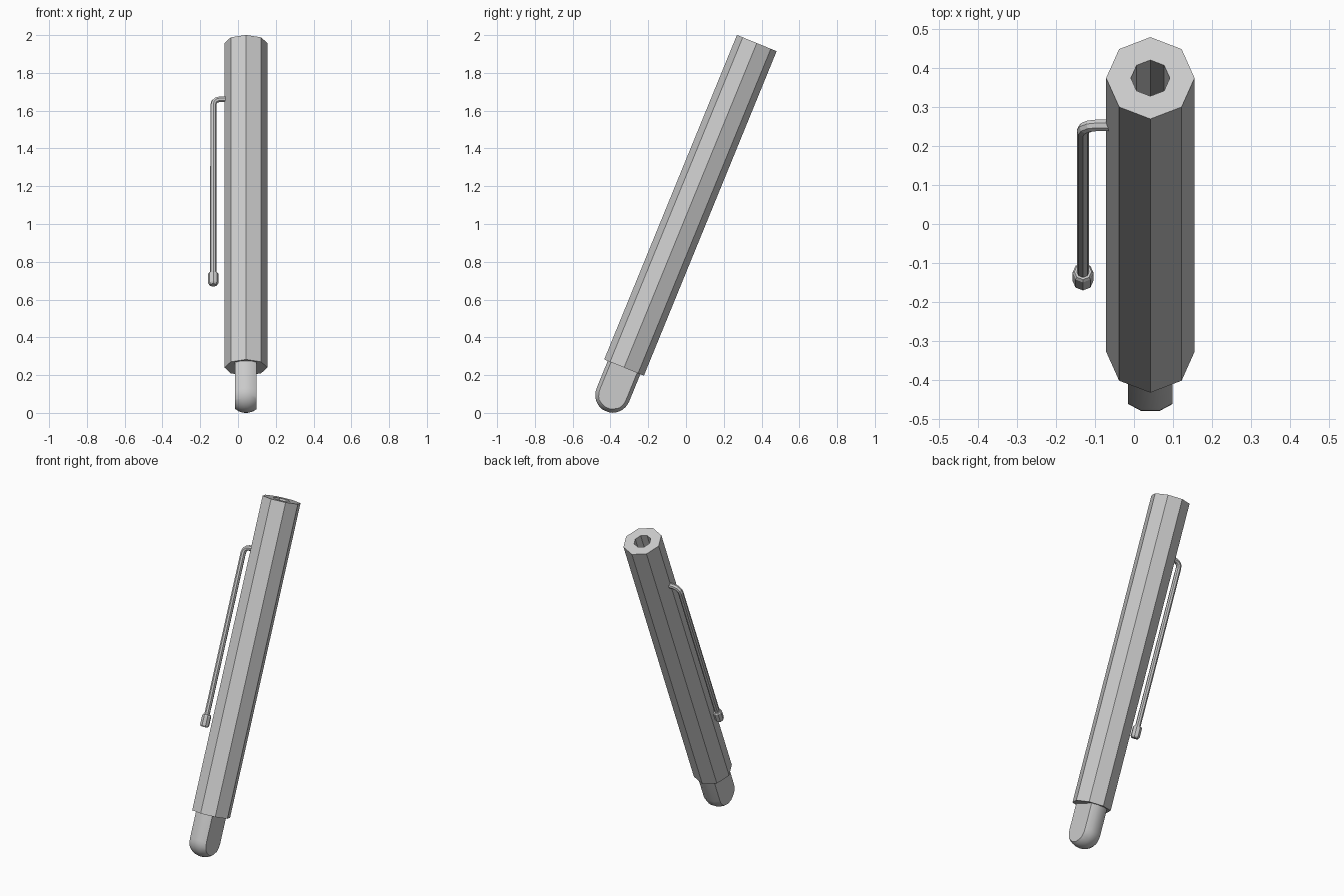
import bpy, bmesh
from math import sin, cos, pi, radians
from mathutils import Matrix

if "Cube" in bpy.data.objects:
    bpy.data.objects.remove(bpy.data.objects["Cube"])

grey = bpy.data.materials.new("plain_grey")
grey.use_nodes = True
grey.diffuse_color = (0.6, 0.6, 0.6, 1)
grey.node_tree.nodes["Principled BSDF"].inputs["Base Color"].default_value = (0.6, 0.6, 0.6, 1)

# Whole pen leans back: local z is the barrel axis, origin at the barrel's lower end
LEAN = Matrix.Translation((0.042, -0.328, 0.24)) @ Matrix.Rotation(radians(-22.25), 4, "X")


def lathe(name, profile, sides, phase=0.0, x=0.0, slab=None):
    """Closed faceted solid from (radius, height) points, optionally cut flat at x = +-slab."""
    bm = bmesh.new()
    rings = []
    for r, z in profile:
        angles = [phase + 2 * pi * i / sides for i in range(sides)]
        rings.append([bm.verts.new((x + r * cos(a), r * sin(a), z)) for a in angles])
    for low, high in zip(rings, rings[1:]):
        for i in range(sides):
            j = (i + 1) % sides
            bm.faces.new((low[i], low[j], high[j], high[i]))
    bm.faces.new(rings[0][::-1])
    bm.faces.new(rings[-1])
    if slab:
        for side in (-1, 1):
            cut = bmesh.ops.bisect_plane(
                bm, geom=bm.verts[:] + bm.edges[:] + bm.faces[:],
                plane_co=(side * slab, 0, 0), plane_no=(side, 0, 0), clear_outer=True)
            edges = [e for e in cut["geom_cut"] if isinstance(e, bmesh.types.BMEdge)]
            bmesh.ops.edgenet_fill(bm, edges=edges)
    bmesh.ops.recalc_face_normals(bm, faces=bm.faces[:])
    mesh = bpy.data.meshes.new(name)
    bm.to_mesh(mesh)
    bm.free()
    mesh.materials.append(grey)
    ob = bpy.data.objects.new(name, mesh)
    bpy.context.collection.objects.link(ob)
    ob.matrix_world = LEAN
    return ob


def activate(ob):
    bpy.ops.object.select_all(action="DESELECT")
    ob.select_set(True)
    bpy.context.view_layer.objects.active = ob


# Octagonal barrel with a deep bore in its top
lathe("barrel", [(0.1135, 0), (0.1135, 1.856), (0.05, 1.856), (0.05, 1.2)], 8)

# Rounded tip, flattened on both sides
R, CENTRE = 0.0965, -0.155
dome = [(R * sin(a), CENTRE - R * cos(a)) for a in (pi * k / 16 for k in range(1, 9))]
tip = lathe("tip", dome + [(R, 0.04)], 12, phase=pi / 12, slab=0.057)
activate(tip)
bpy.ops.object.shade_smooth_by_angle(angle=radians(35))

# Bent clip rod beside the barrel
ROD_X, ARM_Z, BEND = -0.173, 1.535, 0.035
path = [(-0.09, 0, ARM_Z)]
for k in range(4):
    a = pi / 2 * k / 3
    path.append((ROD_X + BEND - BEND * sin(a), 0, ARM_Z - BEND + BEND * cos(a)))
path.append((ROD_X, 0, 0.52))
curve = bpy.data.curves.new("clip_rod", "CURVE")
curve.dimensions = "3D"
curve.bevel_depth = 0.016
curve.bevel_resolution = 2
curve.use_fill_caps = True
spline = curve.splines.new("POLY")
spline.points.add(len(path) - 1)
for point, co in zip(spline.points, path):
    point.co = (*co, 1)
curve.materials.append(grey)
rod = bpy.data.objects.new("clip_rod", curve)
bpy.context.collection.objects.link(rod)
rod.matrix_world = LEAN
activate(rod)
bpy.ops.object.convert(target="MESH")
bpy.ops.object.shade_flat()

# Small knob at the end of the clip
lathe("clip_knob", [(0.021, 0.472), (0.027, 0.482), (0.027, 0.536), (0.022, 0.543)], 8, x=ROD_X)
